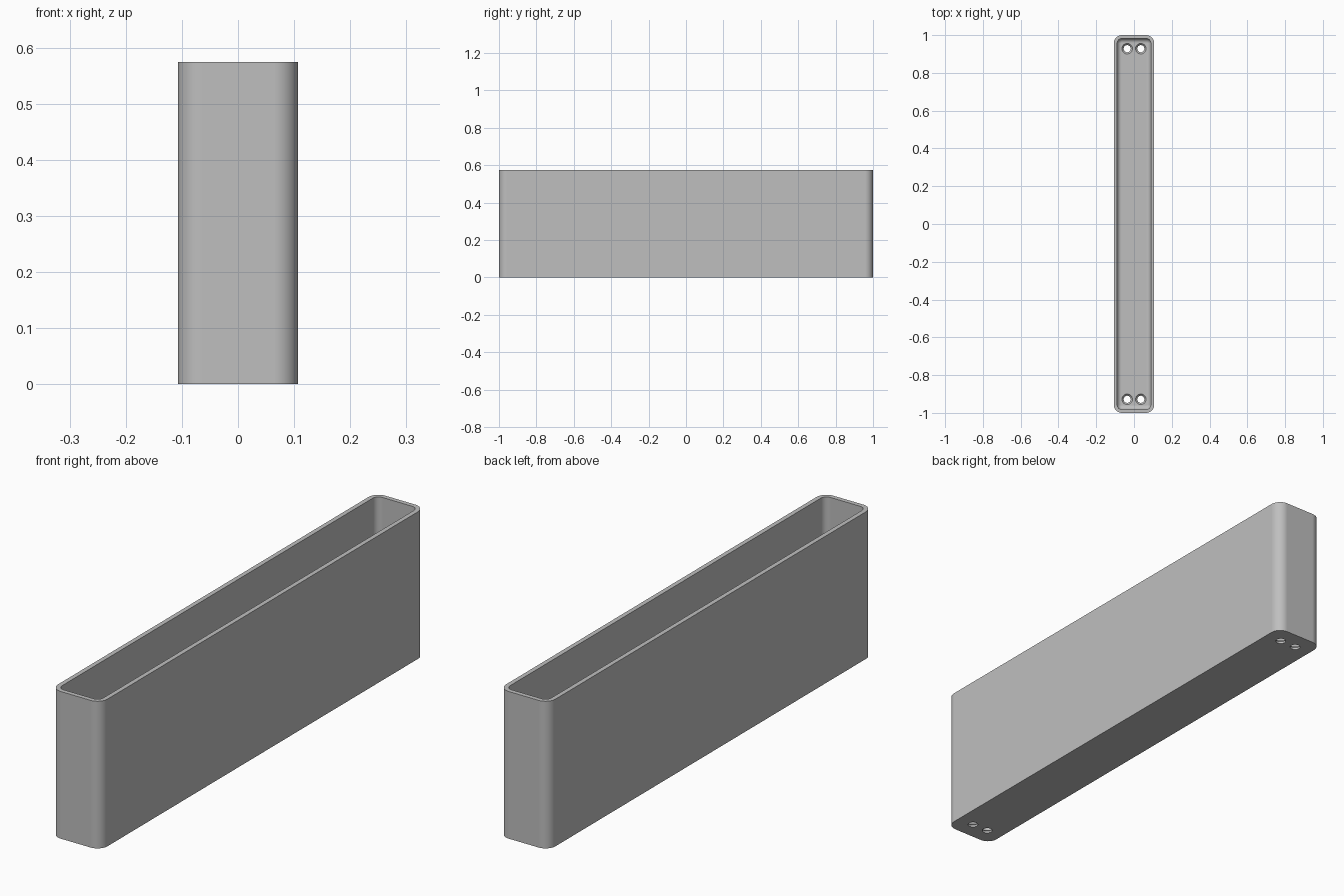
import bpy, bmesh
from math import cos, sin, pi

if "Cube" in bpy.data.objects:
    bpy.data.objects.remove(bpy.data.objects["Cube"], do_unlink=True)

HALF_X, HALF_Y, HEIGHT = 0.107, 1.0, 0.574
WALL, FLOOR, CORNER, FILLET = 0.018, 0.018, 0.043, 0.023
HOLE_X, HOLE_Y, HOLE_R, SINK_R = 0.036, 0.928, 0.019, 0.028
ARC = 12

grey = bpy.data.materials.new("plain grey")
grey.use_nodes = True
colour = (0.52, 0.52, 0.52, 1)
grey.diffuse_color = colour
grey.node_tree.nodes["Principled BSDF"].inputs["Base Color"].default_value = colour


def make_object(name, bm):
    bmesh.ops.recalc_face_normals(bm, faces=bm.faces)
    mesh = bpy.data.meshes.new(name)
    bm.to_mesh(mesh)
    bm.free()
    mesh.materials.append(grey)
    obj = bpy.data.objects.new(name, mesh)
    bpy.context.collection.objects.link(obj)
    return obj


def loft(bm, loops):
    """Bridge closed point loops and cap both ends."""
    rings = [[bm.verts.new(p) for p in loop] for loop in loops]
    for a, b in zip(rings, rings[1:]):
        for i in range(len(a)):
            j = (i + 1) % len(a)
            bm.faces.new((a[i], a[j], b[j], b[i]))
    bm.faces.new(rings[0])
    bm.faces.new(rings[-1])


def rounded_loop(inset, z):
    """Rounded rectangle, moved inwards from the outer wall."""
    r = max(CORNER - inset, 0.002)
    points = []
    for k, (sx, sy) in enumerate([(1, 1), (-1, 1), (-1, -1), (1, -1)]):
        cx, cy = sx * (HALF_X - inset - r), sy * (HALF_Y - inset - r)
        for i in range(ARC + 1):
            a = (k + i / ARC) * pi / 2
            points.append((cx + r * cos(a), cy + r * sin(a), z))
    return points


# Open box: outer wall, rim, inner wall, rounded inner floor edge
loops = [rounded_loop(0, 0), rounded_loop(0, HEIGHT), rounded_loop(WALL, HEIGHT)]
for i in range(9):
    a = i / 8 * pi / 2
    loops.append(rounded_loop(WALL + FILLET * (1 - cos(a)),
                              FLOOR + FILLET * (1 - sin(a))))
bm = bmesh.new()
loft(bm, loops)
box = make_object("open_box", bm)

# Four countersunk screw holes through the floor
bm = bmesh.new()
profile = [(HOLE_R, -0.02), (HOLE_R, FLOOR * 0.45), (SINK_R, FLOOR), (SINK_R, 0.08)]
for sx in (-1, 1):
    for sy in (-1, 1):
        loft(bm, [[(sx * HOLE_X + r * cos(i * pi / 16),
                    sy * HOLE_Y + r * sin(i * pi / 16), z) for i in range(32)]
                  for r, z in profile])
cutter = make_object("screw_hole_cutter", bm)
cutter.hide_render = True

bpy.ops.object.select_all(action="DESELECT")
box.select_set(True)
bpy.context.view_layer.objects.active = box
cut = box.modifiers.new("screw holes", "BOOLEAN")
cut.operation = "DIFFERENCE"
cut.solver = "EXACT"
cut.object = cutter
bpy.ops.object.modifier_apply(modifier=cut.name)
bpy.data.objects.remove(cutter, do_unlink=True)

# Smooth corners with flat-looking walls
bpy.ops.object.shade_smooth_by_angle(angle=pi / 6)
weighted = box.modifiers.new("weighted normals", "WEIGHTED_NORMAL")
weighted.keep_sharp = True
